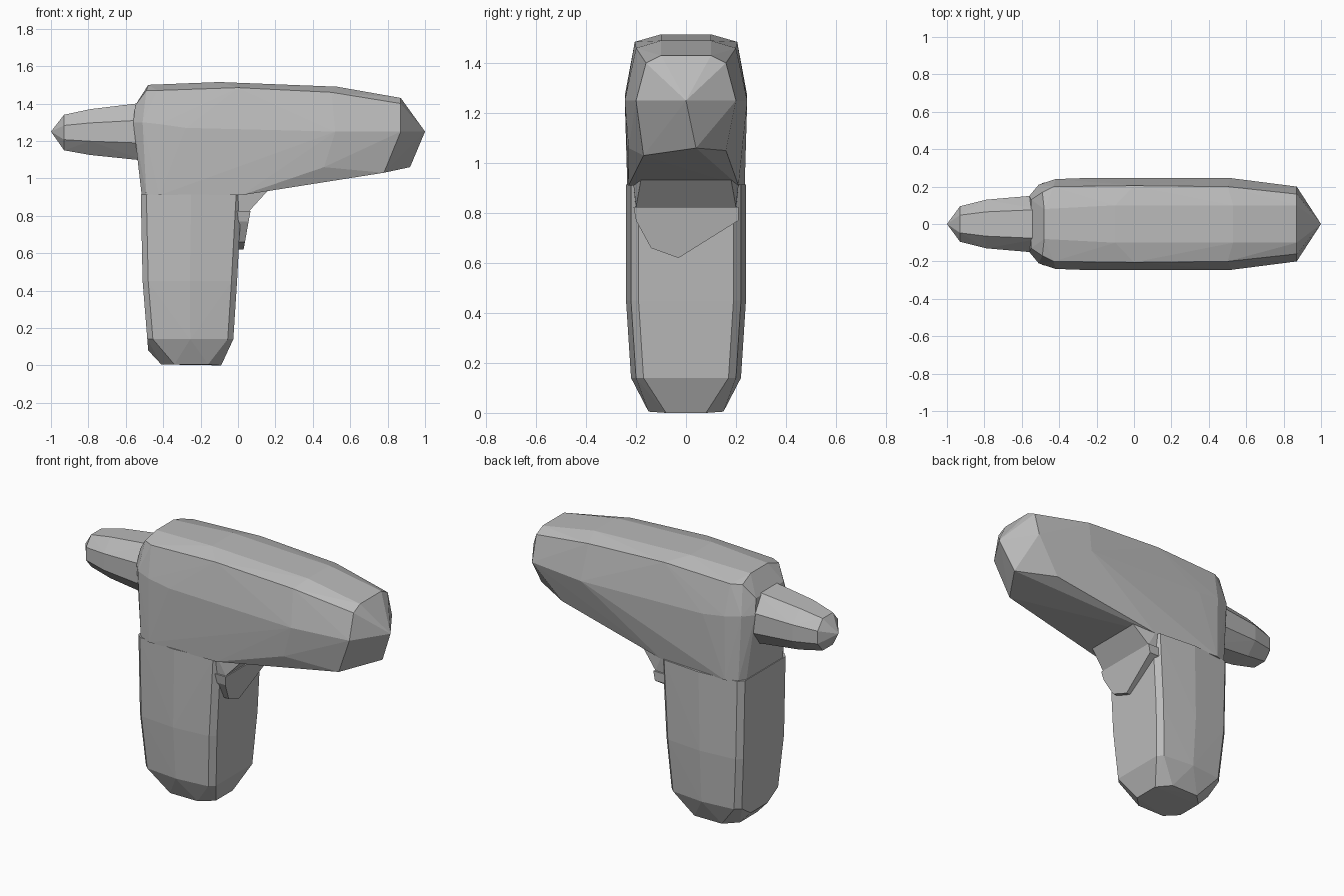
import bpy
import bmesh

cube = bpy.data.objects.get("Cube")
if cube:
    bpy.data.objects.remove(cube, do_unlink=True)

# One plain grey for the whole body
grey = bpy.data.materials.new("plain_grey")
grey.use_nodes = True
colour = (0.5, 0.5, 0.5, 1)
grey.diffuse_color = colour
grey.node_tree.nodes["Principled BSDF"].inputs["Base Color"].default_value = colour


def both_sides(points):
    """Repeat every point on the other side of the centre plane."""
    return [(x, side * y, z) for x, y, z in points for side in (-1, 1)]


def hull(name, points):
    """Wrap a faceted convex shell around the points."""
    bm = bmesh.new()
    for point in points:
        bm.verts.new(point)
    bmesh.ops.remove_doubles(bm, verts=bm.verts, dist=0.001)
    result = bmesh.ops.convex_hull(bm, input=bm.verts)
    spare = [v for v in result["geom_interior"] if isinstance(v, bmesh.types.BMVert)]
    bmesh.ops.delete(bm, geom=spare, context="VERTS")
    bmesh.ops.recalc_face_normals(bm, faces=bm.faces)
    mesh = bpy.data.meshes.new(name)
    bm.to_mesh(mesh)
    bm.free()
    mesh.materials.append(grey)
    obj = bpy.data.objects.new(name, mesh)
    bpy.context.collection.objects.link(obj)
    return obj


# Barrel: crown, shoulders, widest line, then the flat underside
crown = [(-.48, .08, 1.5), (-.1, .1, 1.515), (.53, .1, 1.49), (.87, .1, 1.43)]
shoulders = [(-.49, .17, 1.47), (-.43, .2, 1.47), (0, .205, 1.485),
             (.5, .2, 1.46), (.87, .16, 1.4)]
widest = [(-.56, .15, 1.3), (-.55, .13, 1.39), (-.51, .21, 1.3), (-.42, .24, 1.29),
          (-.28, .245, 1.27), (.52, .245, 1.25), (.87, .2, 1.25)]
underside = [(-.515, .17, .91), (-.49, .21, .91), (-.42, .235, .91)]
nose = [(1, 0, 1.25), (.92, .04, 1.06), (.78, -.17, 1.03), (.7, .16, 1.05),
        (.46, -.23, 1.06), (.02, -.23, .91), (.02, .21, .91)]
hull("barrel", both_sides(crown + shoulders + widest + underside) + nose)


# Handle: stacked rounded rectangles, tapering to a bevelled foot
def handle_ring(back, front, half, z):
    middle = (back + front) / 2
    return both_sides([(back, half - .05, z), (back + .03, half - .02, z),
                       (middle, half, z), (front - .03, half - .02, z),
                       (front, half - .05, z)])


handle = (handle_ring(-.52, .02, .24, .915) + handle_ring(-.51, -.005, .24, .45)
          + handle_ring(-.485, -.025, .22, .14))
foot = both_sides([(-.48, .08, .08), (-.41, .08, .005), (-.34, .15, .005),
                   (-.16, .15, .005), (-.09, .08, 0), (-.07, .08, .06)])
hull("handle", handle + foot)

# Rear spout: tapering eight-sided tube with a blunt point
spout = [(-1, 0, 1.25)]
for x, half, low, high in ((-.93, .095, 1.15, 1.34), (-.79, .13, 1.125, 1.37),
                           (-.5, .155, 1.095, 1.405)):
    middle, rise = (low + high) / 2, (high - low) / 2
    spout += both_sides([(x, half * .5, high), (x, half, middle + rise * .4),
                         (x, half, middle - rise * .4), (x, half * .5, low)])
hull("rear_spout", spout)

# Trigger: wedge under the barrel and a pointed blade below it
hull("trigger_wedge", both_sides([(-.02, .21, .92), (.16, .18, .935), (.02, .21, .91),
                                  (.06, .2, .825), (-.02, .2, .81)]))
outline = [(-.21, .825), (.21, .825), (.21, .77), (-.03, .62), (-.14, .66), (-.2, .77)]
blade = []
for y, z in outline:
    blade += [(-.02, y, z), (.03 + (z - .62) * .18, y, z)]
hull("trigger_blade", blade)
